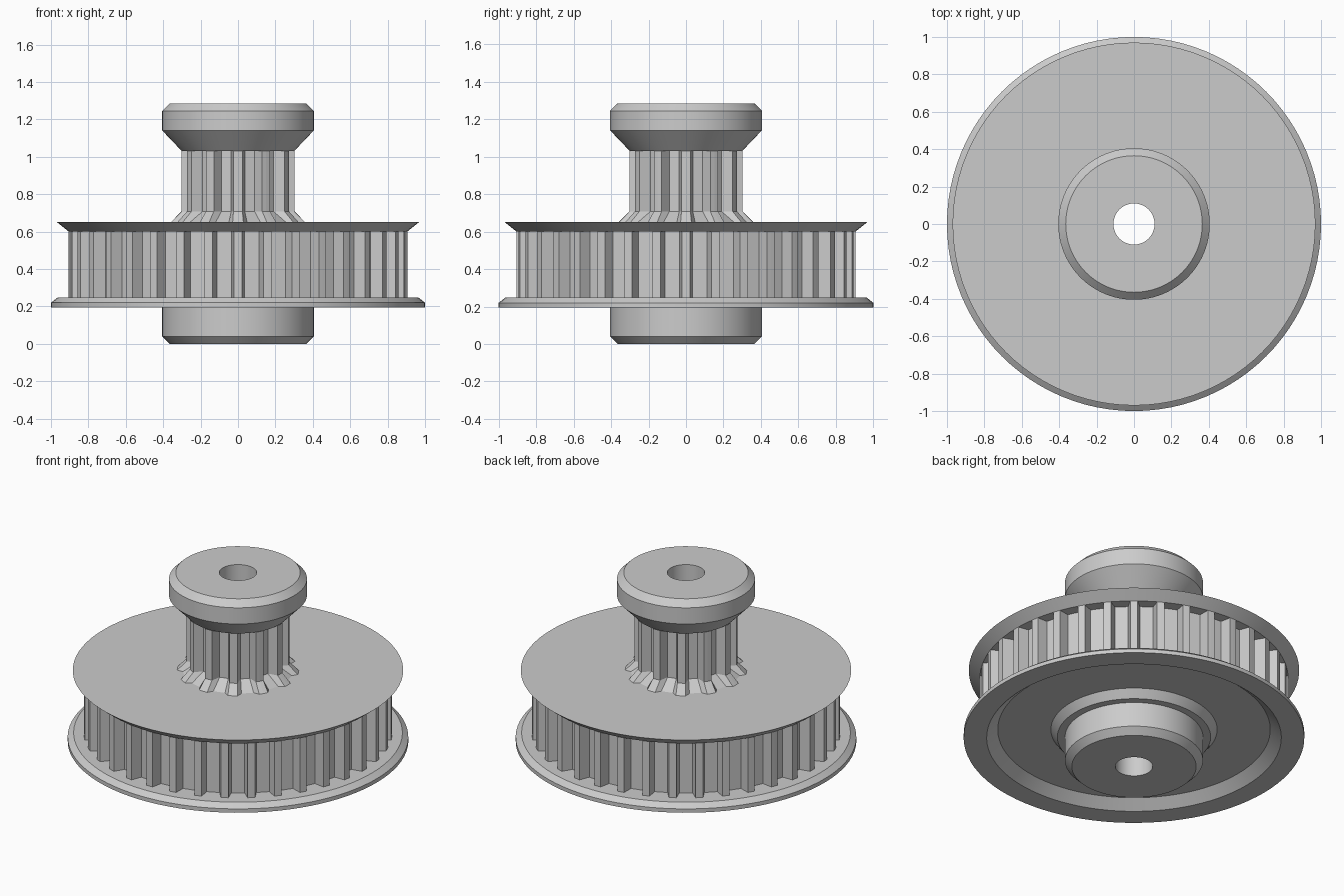
import bpy, bmesh
from math import sin, cos, pi, radians

cube = bpy.data.objects.get("Cube")
if cube:
    bpy.data.objects.remove(cube, do_unlink=True)

# Single plain metal colour
metal = bpy.data.materials.new("grey_metal")
metal.use_nodes = True
metal.diffuse_color = (0.6, 0.6, 0.6, 1)
metal.node_tree.nodes["Principled BSDF"].inputs["Base Color"].default_value = (0.6, 0.6, 0.6, 1)


def finish(bm, name, smooth):
    bmesh.ops.recalc_face_normals(bm, faces=bm.faces)
    mesh = bpy.data.meshes.new(name)
    bm.to_mesh(mesh)
    bm.free()
    mesh.materials.append(metal)
    obj = bpy.data.objects.new(name, mesh)
    bpy.context.collection.objects.link(obj)
    bpy.ops.object.select_all(action='DESELECT')
    obj.select_set(True)
    bpy.context.view_layer.objects.active = obj
    if smooth:
        bpy.ops.object.shade_smooth_by_angle(angle=radians(20))
    return obj


def bridge(bm, a, b):
    for i in range(len(a)):
        j = (i + 1) % len(a)
        bm.faces.new((a[i], a[j], b[j], b[i]))


def lathe(name, profile, sides=96):
    """Revolve a closed (radius, z) outline around the axis."""
    bm = bmesh.new()
    rings = [[bm.verts.new((r * cos(2 * pi * k / sides), r * sin(2 * pi * k / sides), z))
              for k in range(sides)] for r, z in profile]
    for i, ring in enumerate(rings):
        bridge(bm, ring, rings[(i + 1) % len(rings)])
    return finish(bm, name, True)


def toothed(name, count, tip, root, levels):
    """Stack toothed outlines; levels hold (z, tip radius, root radius)."""
    bm = bmesh.new()
    rings = []
    for z, r_tip, r_root in levels:
        ring = []
        for k in range(count):
            mid = 2 * pi * k / count - pi / 2
            for r, a in ((r_root, -root), (r_tip, -tip), (r_tip, 0), (r_tip, tip), (r_root, root)):
                ring.append(bm.verts.new((r * cos(mid + a), r * sin(mid + a), z)))
        rings.append(ring)
    for a, b in zip(rings, rings[1:]):
        bridge(bm, a, b)
    bm.faces.new(rings[0])
    bm.faces.new(rings[-1])
    # Open the bore through the end caps
    caps = [f for f in bm.faces if len(f.verts) > 4]
    bmesh.ops.delete(bm, geom=caps, context='FACES_ONLY')
    return finish(bm, name, False)


# Turned body: bore, lower hub, recessed web, flanges, neck core and cap
lathe("turned_body", [
    (0.11, 0), (0.365, 0), (0.405, 0.04), (0.405, 0.2),
    (0.45, 0.2), (0.488, 0.25), (0.80, 0.25), (0.865, 0.195),
    (1.0, 0.195), (1.0, 0.22), (0.965, 0.247), (0.81, 0.247),
    (0.81, 0.6), (0.905, 0.6), (0.97, 0.652), (0.2, 0.652),
    (0.2, 1.03), (0.3, 1.03), (0.405, 1.14), (0.405, 1.245),
    (0.365, 1.285), (0.11, 1.285)])

# Large belt teeth between the flanges
toothed("large_belt_teeth", 36, 0.024, 0.041,
        [(0.247, 0.905, 0.838), (0.6, 0.905, 0.838)])

# Small belt teeth with a flared foot
toothed("small_belt_teeth", 12, 0.08, 0.15,
        [(0.652, 0.357, 0.325), (0.708, 0.302, 0.242), (1.03, 0.302, 0.242)])
